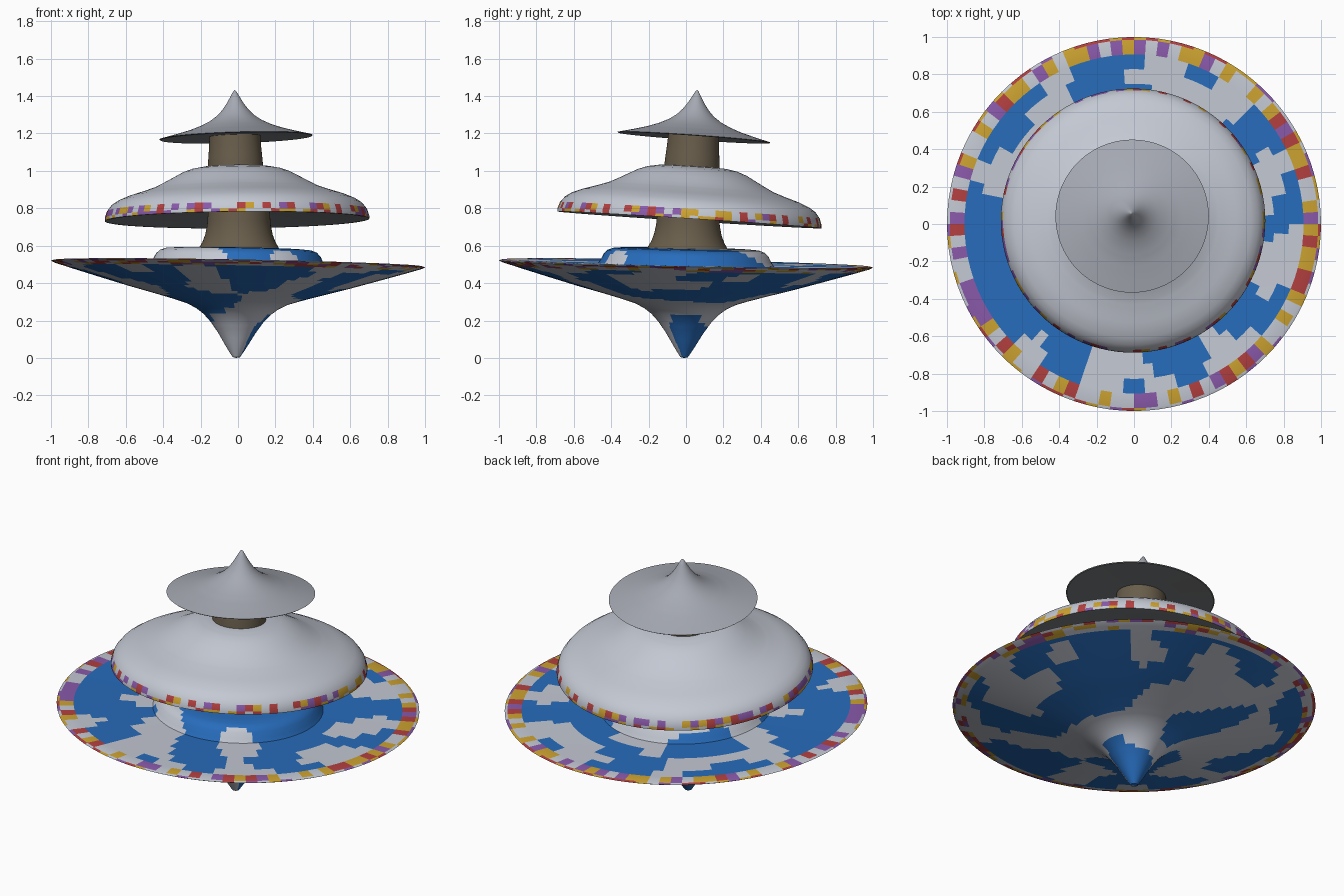
import bpy, bmesh, math, random
from mathutils import Matrix, Vector, noise

if "Cube" in bpy.data.objects:
    bpy.data.objects.remove(bpy.data.objects["Cube"])

random.seed(4)
SEG = 96


def mat(name, rgb):
    m = bpy.data.materials.new(name)
    m.diffuse_color = (*rgb, 1)
    m.use_nodes = True
    m.node_tree.nodes["Principled BSDF"].inputs["Base Color"].default_value = m.diffuse_color
    return m


SKY = mat("sky_blue", (0.02, 0.15, 0.50))
CLOUD = mat("cloud_white", (0.55, 0.58, 0.65))
PALE = mat("pale_grey", (0.38, 0.40, 0.45))
DARK = mat("dark_underside", (0.22, 0.23, 0.24))
BROWN = mat("mottled_brown", (0.14, 0.11, 0.07))
GOLD = mat("gold", (0.60, 0.36, 0.03))
RED = mat("red", (0.45, 0.05, 0.05))
PURPLE = mat("purple", (0.25, 0.10, 0.40))
CONFETTI = [GOLD, RED, PURPLE, CLOUD, CLOUD]


def lathe(name, profile, center, slope, paint, sub=3):
    """Spin (r, z) points about a tilted axis through center; paint(face) picks the material."""
    pts = []
    for (r0, z0), (r1, z1) in zip(profile, profile[1:]):
        n = sub if math.hypot(r1 - r0, z1 - z0) > 0.06 else 1
        pts += [(r0 + (r1 - r0) * i / n, z0 + (z1 - z0) * i / n) for i in range(n)]
    pts.append(profile[-1])
    bm = bmesh.new()
    vs = [bm.verts.new((r, 0, z - center[2])) for r, z in pts]
    edges = [bm.edges.new(p) for p in zip(vs, vs[1:])]
    bmesh.ops.spin(bm, geom=vs + edges, cent=(0, 0, 0), axis=(0, 0, 1),
                   angle=math.tau, steps=SEG, use_duplicate=False)
    bmesh.ops.remove_doubles(bm, verts=bm.verts, dist=1e-4)
    bmesh.ops.recalc_face_normals(bm, faces=bm.faces)
    mats = []
    for f in bm.faces:
        m = paint(f)
        if m not in mats:
            mats.append(m)
        f.material_index = mats.index(m)
    # Lean the part so its rim follows the given x and y slopes
    normal = Vector((-slope[0], -slope[1], 1)).normalized()
    turn = Vector((0, 0, 1)).rotation_difference(normal).to_matrix().to_4x4()
    bm.transform(Matrix.Translation(center) @ turn)
    me = bpy.data.meshes.new(name)
    bm.to_mesh(me)
    bm.free()
    for m in mats:
        me.materials.append(m)
    ob = bpy.data.objects.new(name, me)
    bpy.context.collection.objects.link(ob)
    bpy.ops.object.select_all(action='DESELECT')
    ob.select_set(True)
    bpy.context.view_layer.objects.active = ob
    bpy.ops.object.shade_smooth_by_angle(angle=math.radians(35))
    return ob


def confetti(f):
    c = f.calc_center_median()
    k = int(abs(noise.noise(c * 9)) * 40)
    return CONFETTI[k % len(CONFETTI)]


def sky(f):
    c = f.calc_center_median()
    if c.xy.length > 0.92:
        return confetti(f)
    return CLOUD if noise.noise(c * 3.5) > 0.08 else SKY


def canopy_paint(f):
    c = f.calc_center_median()
    if f.normal.z < -0.2:
        return DARK
    return confetti(f) if c.z < 0.04 else CLOUD


def hat_paint(f):
    return DARK if f.normal.z < 0 else PALE


# Wide spinning-top base with a raised collar
lathe("base_dish", [
    (0, 0), (0.02, 0.004), (0.05, 0.05), (0.10, 0.133), (0.14, 0.19), (0.18, 0.233),
    (0.22, 0.263), (0.27, 0.288), (0.34, 0.310), (0.43, 0.335), (0.58, 0.375),
    (0.75, 0.424), (0.90, 0.468), (0.985, 0.494), (1.0, 0.502), (0.985, 0.507),
    (0.75, 0.503), (0.47, 0.499), (0.455, 0.52), (0.44, 0.55), (0.42, 0.57),
    (0.39, 0.581), (0.34, 0.585), (0, 0.588)],
    (0, 0, 0.502), (-0.018, -0.02), sky)

# Flared lower stem
lathe("lower_stem", [
    (0, 0.57), (0.225, 0.575), (0.212, 0.59), (0.195, 0.62), (0.180, 0.66),
    (0.170, 0.71), (0.165, 0.78), (0.163, 0.85), (0, 0.85)],
    (0.005, 0.008, 0.58), (0, -0.02), lambda f: BROWN)

# Middle bell-shaped canopy
lathe("middle_canopy", [
    (0, 0.79), (0.17, 0.785), (0.45, 0.765), (0.69, 0.738), (0.707, 0.738),
    (0.707, 0.755), (0.695, 0.79), (0.67, 0.822), (0.635, 0.845), (0.58, 0.868),
    (0.50, 0.893), (0.44, 0.914), (0.39, 0.939), (0.34, 0.966), (0.29, 0.993),
    (0.24, 1.011), (0.18, 1.022), (0.10, 1.026), (0, 1.026)],
    (-0.005, 0.018, 0.745), (0.01, -0.064), canopy_paint)

# Upper post
lathe("upper_post", [
    (0, 1.0), (0.148, 1.0), (0.146, 1.05), (0.140, 1.12), (0.135, 1.205), (0, 1.205)],
    (-0.015, 0.036, 1.1), (0.02, -0.06), lambda f: BROWN)

# Pointed top hat roof
lathe("pointed_roof", [
    (0, 1.188), (0.15, 1.186), (0.405, 1.176), (0.41, 1.180), (0.33, 1.200),
    (0.25, 1.222), (0.19, 1.244), (0.14, 1.268), (0.10, 1.296), (0.07, 1.327),
    (0.045, 1.362), (0.022, 1.402), (0.008, 1.426), (0, 1.432)],
    (-0.010, 0.042, 1.18), (0.03, -0.07), hat_paint)
